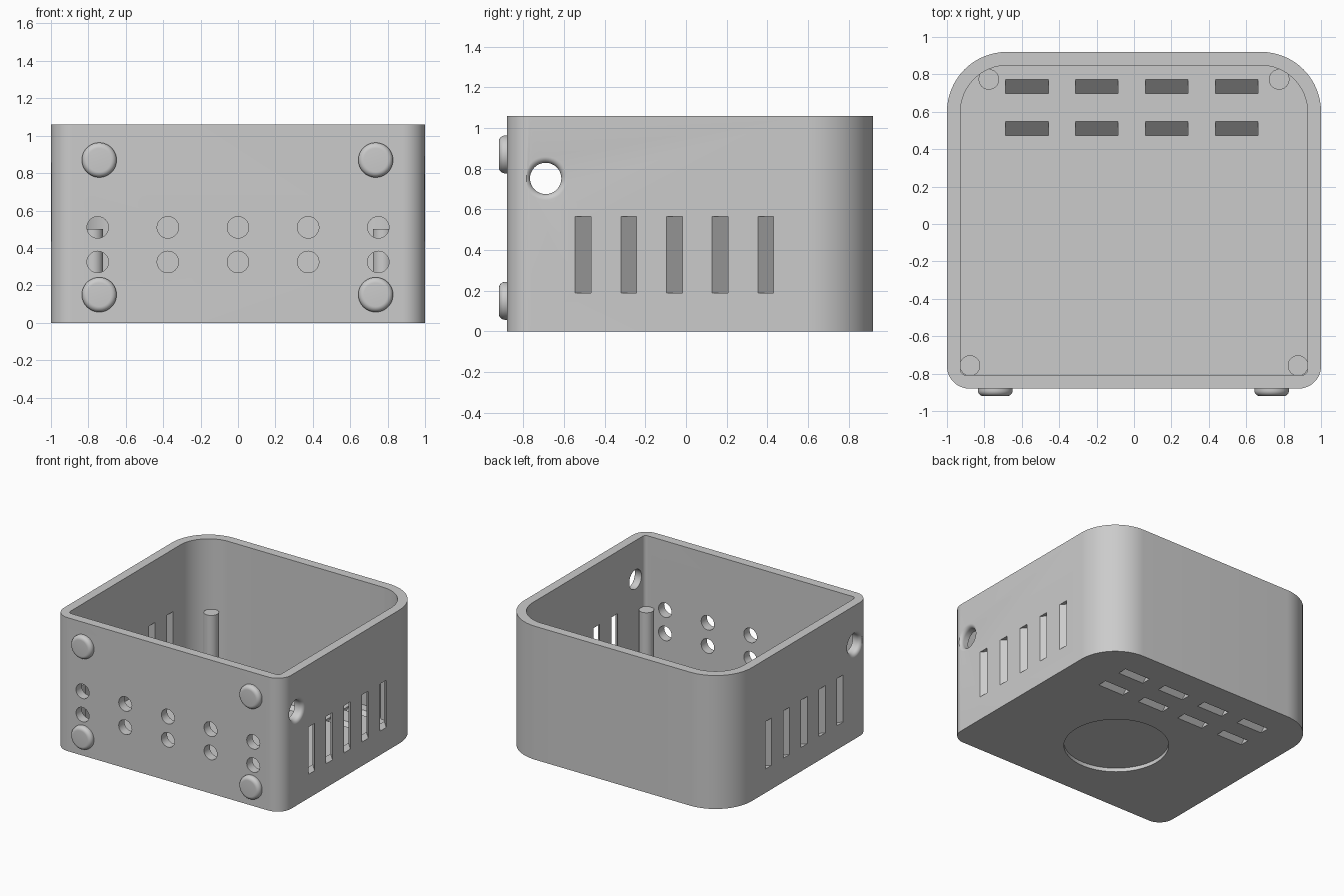
import bpy, bmesh, math
from mathutils import Matrix, Vector

cube = bpy.data.objects.get("Cube")
if cube:
    bpy.data.objects.remove(cube, do_unlink=True)

grey = bpy.data.materials.new("plain_grey")
grey.use_nodes = True
grey.diffuse_color = (0.6, 0.6, 0.6, 1)
grey.node_tree.nodes["Principled BSDF"].inputs["Base Color"].default_value = grey.diffuse_color

WALL, FLOOR, HEIGHT = 0.072, 0.08, 1.06
FRONT, BACK = -0.88, 0.92


def make_object(name, bm):
    bmesh.ops.recalc_face_normals(bm, faces=bm.faces)
    mesh = bpy.data.meshes.new(name)
    bm.to_mesh(mesh)
    bm.free()
    mesh.materials.append(grey)
    obj = bpy.data.objects.new(name, mesh)
    bpy.context.scene.collection.objects.link(obj)
    return obj


def smooth(obj):
    bpy.ops.object.select_all(action="DESELECT")
    obj.select_set(True)
    bpy.context.view_layer.objects.active = obj
    bpy.ops.object.shade_smooth_by_angle(angle=math.radians(30))


def cut(obj, cutter):
    cutter.hide_render = True
    mod = obj.modifiers.new("cut", "BOOLEAN")
    mod.operation, mod.solver, mod.object = "DIFFERENCE", "EXACT", cutter
    bpy.context.view_layer.objects.active = obj
    bpy.ops.object.modifier_apply(modifier=mod.name)
    bpy.data.objects.remove(cutter, do_unlink=True)


def rounded_prism(half_x, y0, y1, r_front, r_back, z0, z1, steps=16):
    """Prism over a rectangle with separate front and back corner radii."""
    bm = bmesh.new()
    corners = [(1, y1, r_back, 0), (-1, y1, r_back, 1), (-1, y0, r_front, 2), (1, y0, r_front, 3)]
    ring = []
    for sx, y, r, quarter in corners:
        cx, cy = sx * (half_x - r), y + (r if y < 0 else -r)
        for i in range(steps + 1):
            a = math.pi / 2 * (quarter + i / steps)
            ring.append(bm.verts.new((cx + r * math.cos(a), cy + r * math.sin(a), z0)))
    face = bm.faces.new(ring)
    top = bmesh.ops.extrude_face_region(bm, geom=[face])
    moved = [v for v in top["geom"] if isinstance(v, bmesh.types.BMVert)]
    bmesh.ops.translate(bm, verts=moved, vec=(0, 0, z1 - z0))
    return bm


def lathe(bm, profile, place, sides=48):
    """Closed solid turned about local z from (radius, height) points."""
    rings = [[bm.verts.new(place @ Vector((r * math.cos(2 * math.pi * i / sides),
                                          r * math.sin(2 * math.pi * i / sides), h)))
              for i in range(sides)] for r, h in profile]
    for a, b in zip(rings, rings[1:]):
        for i in range(sides):
            j = (i + 1) % sides
            bm.faces.new((a[i], a[j], b[j], b[i]))
    bm.faces.new(rings[0])
    bm.faces.new(rings[-1])


def slanted_box(bm, xs, ys, zs, lean):
    """Box whose points are shifted along y by lean(x, z)."""
    verts = bmesh.ops.create_cube(bm, size=1)["verts"]
    for v in verts:
        x, y, z = (pair[c > 0] for pair, c in zip((xs, ys, zs), v.co))
        v.co = (x, y + lean(x, z), z)


along_x = Matrix.Rotation(math.pi / 2, 4, "Y")
to_front = Matrix.Rotation(math.pi / 2, 4, "X")

# Open box with a solid floor
body = make_object("box_body", rounded_prism(1, FRONT, BACK, 0.12, 0.32, 0, HEIGHT))
cut(body, make_object("cavity", rounded_prism(1 - WALL, FRONT + WALL, BACK - WALL, 0.03, 0.25,
                                              FLOOR, HEIGHT + 0.2)))

cuts = bmesh.new()
# Two rows of round holes in the front
for col in range(-2, 3):
    for z in (0.325, 0.51):
        place = Matrix.Translation((col * 0.375, 0, z)) @ to_front
        lathe(cuts, [(0.0575, 0.76), (0.0575, 0.95)], place, 32)

# Slanted vents in both sides
for side in (-1, 1):
    for i in range(5):
        y = -0.506 + i * 0.2245
        slanted_box(cuts, (side * 0.9, side * 1.03), (y - 0.039, y + 0.039), (0.19, 0.565),
                    lambda x, z: 1.1 * (1 - abs(x)))

# Slanted vents in the floor
for y in (0.735, 0.51):
    for i in range(4):
        x = -0.572 + i * 0.3735
        slanted_box(cuts, (x - 0.114, x + 0.114), (y - 0.038, y + 0.038), (-0.03, FLOOR + 0.03),
                    lambda x, z: z - FLOOR)

# Cross hole through both sides, with flared outer rims
flare = 0.03
arc = [(0.077 + flare * (1 - math.cos(a)), 1 - flare + flare * math.sin(a))
       for a in (math.pi / 2 * i / 8 for i in range(9))]
half = arc + [(0.077 + flare, 1.05)]
profile = [(r, -h) for r, h in reversed(half)] + half
lathe(cuts, profile, Matrix.Translation((0, -0.69, 0.752)) @ along_x)

# Shallow round recess underneath
lathe(cuts, [(0.38, -0.05), (0.38, 0.03)], Matrix.Translation((0, -0.2, 0)), 64)
cut(body, make_object("openings", cuts))
smooth(body)

# Inner posts
for side, word in ((-1, "right"), (1, "left")):
    for x, y, end in ((0.877, -0.757, "front"), (0.776, 0.773, "back")):
        bm = bmesh.new()
        lathe(bm, [(0.055, FLOOR - 0.01), (0.055, 0.5)], Matrix.Translation((side * x, y, 0)), 32)
        smooth(make_object(f"{end}_{word}_post", bm))

# Rounded pads on the front
for x, word in ((-0.742, "right"), (0.736, "left")):
    for z, level in ((0.15, "lower"), (0.87, "upper")):
        bm = bmesh.new()
        edge = [(0.063 + 0.03 * math.cos(a), 0.89 + 0.03 * math.sin(a))
                for a in (math.pi / 2 * i / 8 for i in range(9))]
        lathe(bm, [(0.093, 0.87)] + edge, Matrix.Translation((x, 0, z)) @ to_front)
        smooth(make_object(f"{level}_{word}_pad", bm))
